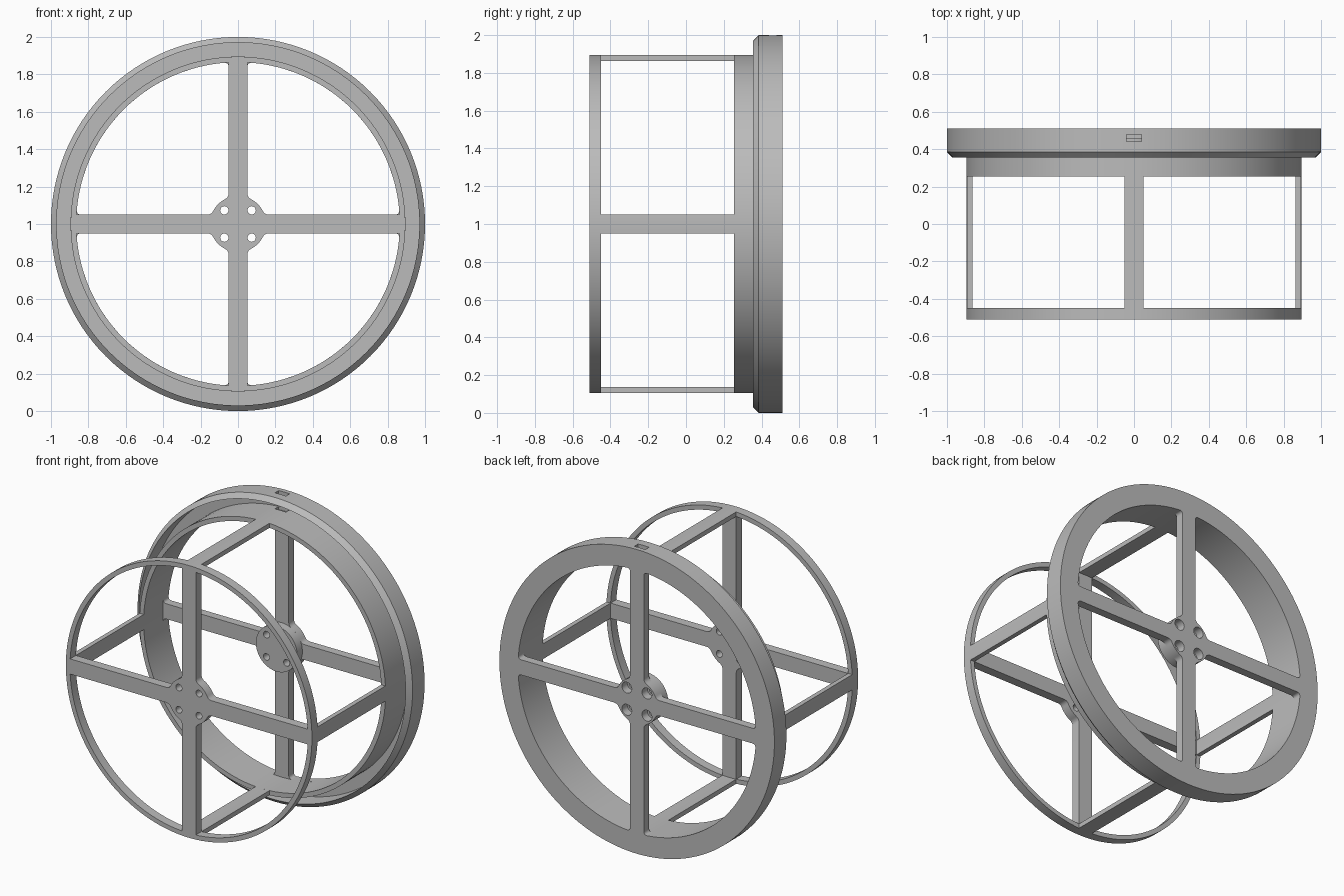
import bpy, bmesh, math
from mathutils import Vector

if "Cube" in bpy.data.objects:
    bpy.data.objects.remove(bpy.data.objects["Cube"])

SEG = 128
R_OUT, R_IN = 0.895, 0.865      # drum wall radii
HALF = 0.05                     # half width of spokes and bars
HUB = 0.15

grey = bpy.data.materials.new("plain grey")
grey.diffuse_color = (0.5, 0.5, 0.5, 1)
grey.use_nodes = True
grey.node_tree.nodes["Principled BSDF"].inputs["Base Color"].default_value = grey.diffuse_color


def finish(name, bm):
    bmesh.ops.recalc_face_normals(bm, faces=bm.faces)
    mesh = bpy.data.meshes.new(name)
    bm.to_mesh(mesh)
    bm.free()
    mesh.materials.append(grey)
    ob = bpy.data.objects.new(name, mesh)
    bpy.context.collection.objects.link(ob)
    ob.location.z = 1
    return ob


def arc(r, a0, a1, n):
    return [Vector((r * math.cos(a0 + (a1 - a0) * i / n),
                    r * math.sin(a0 + (a1 - a0) * i / n))) for i in range(n + 1)]


def circle(r, n=SEG, cx=0, cy=0):
    return [p + Vector((cx, cy)) for p in arc(r, 0, math.tau, n)[:-1]]


def turn(points, k):
    c, s = [(1, 0), (0, 1), (-1, 0), (0, -1)][k]
    return [Vector((c * p.x - s * p.y, s * p.x + c * p.y)) for p in points]


def bend(a, corner, b, n=6):
    return [a * (1 - t) ** 2 + corner * 2 * t * (1 - t) + b * t * t
            for t in [i / n for i in range(n + 1)]]


def extrude_outline(name, loops, y0, y1):
    """Fill loops (outer first, then holes) and extrude them along y."""
    bm = bmesh.new()
    for loop in loops:
        vs = [bm.verts.new((p.x, y0, p.y)) for p in loop]
        for i, v in enumerate(vs):
            bm.edges.new((v, vs[(i + 1) % len(vs)]))
    bmesh.ops.triangle_fill(bm, edges=bm.edges[:], use_beauty=True,
                            use_dissolve=False, normal=(0, -1, 0))
    ext = bmesh.ops.extrude_face_region(bm, geom=bm.faces[:])
    for v in ext["geom"]:
        if isinstance(v, bmesh.types.BMVert):
            v.co.y = y1
    return finish(name, bm)


def window(rim_fillet, hub_fillet=0.025):
    """Quarter opening between two spokes, rim and hub."""
    a = math.asin(HALF / R_IN)
    h = math.asin(HALF / HUB)
    xr, xh = R_IN * math.cos(a), HUB * math.cos(h)
    da, dh = rim_fillet / R_IN, hub_fillet / HUB
    q = math.pi / 2
    rim = arc(R_IN, a + da, q - a - da, 32)
    hub = arc(HUB, q - h - dh, h + dh, 10)
    pts = list(rim)
    c = Vector((HALF, xr))
    if rim_fillet:
        pts += bend(rim[-1], c, Vector((HALF, xr - rim_fillet)))[1:]
    pts += bend(Vector((HALF, xh + hub_fillet)), Vector((HALF, xh)), hub[0])
    pts += hub[1:]
    pts += bend(hub[-1], Vector((xh, HALF)), Vector((xh + hub_fillet, HALF)))[1:]
    if rim_fillet:
        pts += bend(Vector((xr - rim_fillet, HALF)), Vector((xr, HALF)), rim[0])[:-1]
    return pts


def bolt_holes(r):
    return [circle(r, 24, sx * 0.073, sy * 0.073) for sx in (-1, 1) for sy in (-1, 1)]


def spoked(name, radius, fillet, hole, y0, y1):
    loops = [circle(radius)] + [turn(window(fillet), k) for k in range(4)]
    return extrude_outline(name, loops + bolt_holes(hole), y0, y1)


# Front ring with spokes and hub
parts = [spoked("front_spoked_ring", R_OUT, 0, 0.022, -0.51, -0.45)]

# Back spokes with wide bolt head recesses, and the hub boss in front of them
parts.append(spoked("back_spokes", 0.875, 0.025, 0.036, 0.455, 0.51))
parts.append(extrude_outline("back_hub_boss", [circle(HUB, 64)] + bolt_holes(0.022), 0.40, 0.455))

# Four bars joining the front ring to the drum
a_in, a_out = math.asin(HALF / R_IN), math.asin(HALF / R_OUT)
bar = arc(R_OUT, -a_out, a_out, 6) + arc(R_IN, a_in, -a_in, 6)
for k in range(4):
    parts.append(extrude_outline(f"connecting_bar_{k + 1}", [turn(bar, k)], -0.45, 0.255))

# Drum and rim with an open channel facing forward: (radius, y) profile
profile = [(R_IN, 0.255), (R_OUT, 0.255), (R_OUT, 0.48), (0.97, 0.48),
           (0.97, 0.355), (1.0, 0.385), (1.0, 0.51), (R_IN, 0.51)]
bm = bmesh.new()
rings = [[bm.verts.new((p.x, y, p.y)) for p in circle(r)] for r, y in profile]
for j, ring in enumerate(rings):
    nxt = rings[(j + 1) % len(rings)]
    for i in range(SEG):
        k = (i + 1) % SEG
        bm.faces.new((ring[i], ring[k], nxt[k], nxt[i]))
drum = finish("drum_rim", bm)
parts.append(drum)

# Cable slot through the top of the rim and drum wall
bm = bmesh.new()
bmesh.ops.create_cube(bm, size=1)
for v in bm.verts:
    v.co = (v.co.x * 0.08, 0.46 + v.co.y * 0.039, 0.95 + v.co.z * 0.24)
cutter = finish("slot_cutter", bm)
cutter.hide_render = True
cutter.hide_set(True)
cut = drum.modifiers.new("slot", 'BOOLEAN')
cut.operation = 'DIFFERENCE'
cut.solver = 'EXACT'
cut.object = cutter
bpy.context.view_layer.objects.active = drum
bpy.ops.object.modifier_apply(modifier=cut.name)
bpy.data.objects.remove(cutter)

# Smooth curved walls, crisp edges
bpy.ops.object.select_all(action='DESELECT')
for ob in parts:
    ob.select_set(True)
bpy.context.view_layer.objects.active = drum
bpy.ops.object.shade_smooth_by_angle(angle=math.radians(30))
